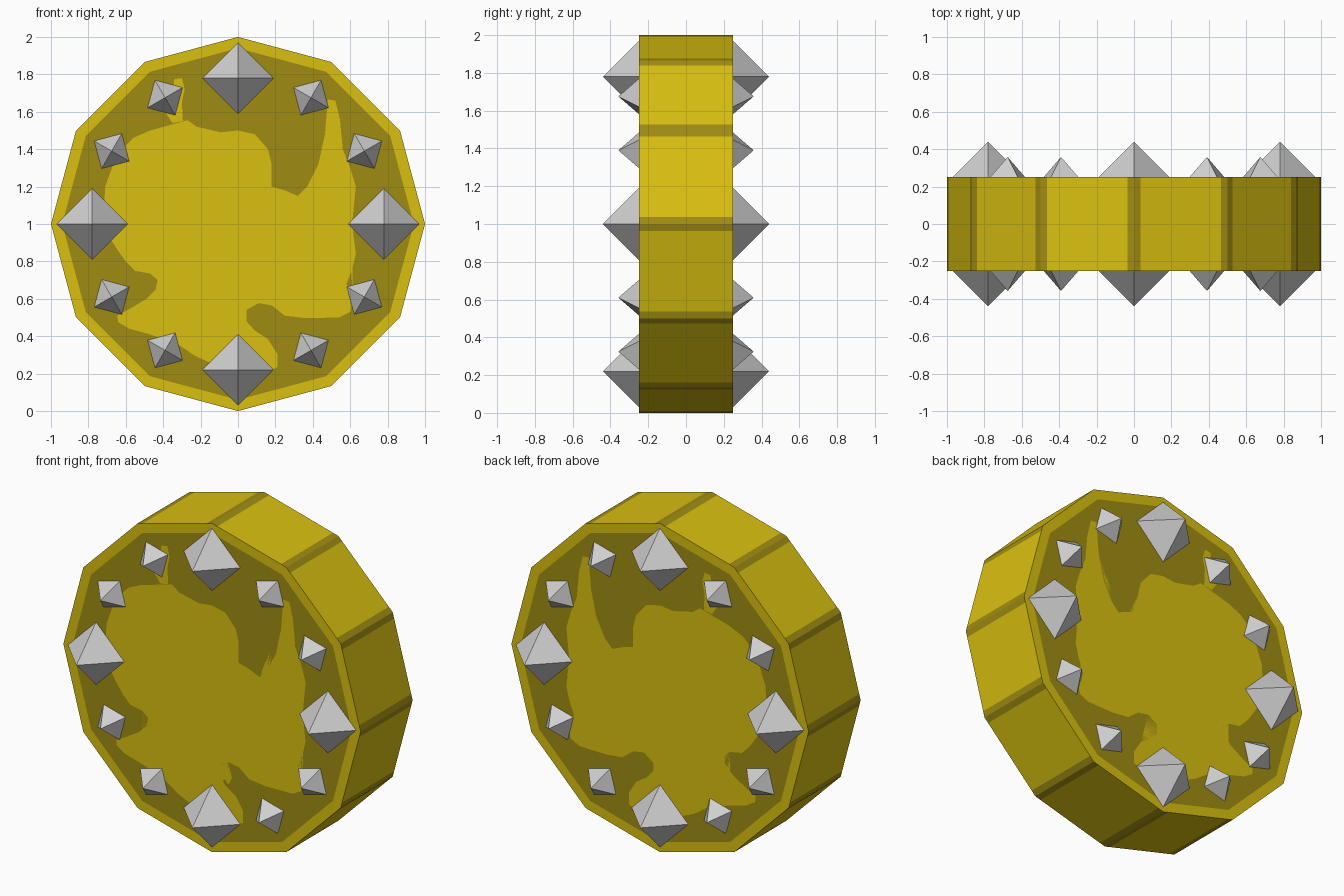
import bpy, bmesh, math
from mathutils import Vector, Matrix

if "Cube" in bpy.data.objects:
    bpy.data.objects.remove(bpy.data.objects["Cube"])

HALF = 0.25      # half thickness of the disc
SPIKE_R = 0.78   # distance of the spikes from the centre


def material(name, rgb):
    m = bpy.data.materials.new(name)
    m.diffuse_color = (*rgb, 1)
    m.use_nodes = True
    m.node_tree.nodes["Principled BSDF"].inputs["Base Color"].default_value = m.diffuse_color
    return m


YELLOW = material("yellow", (0.70, 0.53, 0.005))
DARK = material("dark yellow", (0.35, 0.265, 0.006))
GREY = material("light grey", (0.62, 0.62, 0.62))


def finish(name, bm, mats):
    me = bpy.data.meshes.new(name)
    bm.to_mesh(me)
    bm.free()
    for m in mats:
        me.materials.append(m)
    ob = bpy.data.objects.new(name, me)
    bpy.context.collection.objects.link(ob)
    return ob


def rim_points(radius, strip):
    """Twelve-sided outline with two extra points on each side for the corner strips."""
    corners = [Vector((radius * math.sin(i * math.pi / 6), 1 + radius * math.cos(i * math.pi / 6)))
               for i in range(12)]
    pts = []
    for i, a in enumerate(corners):
        b = corners[(i + 1) % 12]
        d = (b - a).normalized() * strip
        pts += [a, a + d, b - d]
    return pts


# Outline of the clean centre patch (x, z), clockwise from upper left
PATCH = [(-.61, 1.41), (-.56, 1.46), (-.47, 1.50), (-.36, 1.53), (-.27, 1.555), (-.22, 1.52),
         (-.09, 1.49), (0, 1.50), (.09, 1.48), (.16, 1.40), (.18, 1.32), (.18, 1.20),
         (.25, 1.18), (.32, 1.15), (.37, 1.20), (.43, 1.32), (.465, 1.48), (.48, 1.665),
         (.52, 1.66), (.545, 1.56), (.56, 1.40), (.60, 1.30), (.63, 1.20), (.61, 1.0),
         (.63, .84), (.61, .76), (.58, .68), (.615, .60), (.60, .53), (.54, .50),
         (.36, .497), (.25, .51), (.18, .565), (.11, .577), (.045, .54), (.045, .48),
         (.09, .43), (.16, .385), (.21, .305), (.21, .235), (.15, .20), (0, .21),
         (-.145, .257), (-.23, .295), (-.31, .35), (-.47, .41), (-.58, .44), (-.64, .475),
         (-.645, .51), (-.58, .545), (-.49, .60), (-.44, .65), (-.43, .70), (-.47, .735),
         (-.55, .75), (-.60, .80), (-.64, .855), (-.70, .95), (-.72, 1.02), (-.71, 1.2),
         (-.67, 1.31)]
# Small separate spot behind one of the little spikes
SPOT = [(-.34, 1.775), (-.30, 1.78), (-.285, 1.72), (-.30, 1.65),
        (-.295, 1.55), (-.35, 1.54), (-.39, 1.60), (-.35, 1.70)]

# Disc: rim with dark corner strips, faces with a light border, dark band and light patch
bm = bmesh.new()
outer_loops = []


def loop(points, y):
    vs = [bm.verts.new((x, y, z)) for x, z in points]
    return vs, [bm.edges.new((vs[i], vs[(i + 1) % len(vs)])) for i in range(len(vs))]


for side in (-1, 1):
    y = side * HALF
    outer, _ = loop(rim_points(1.0, 0.037), y)
    inner, inner_e = loop(rim_points(0.94, 0.035), y)
    patch, patch_e = loop(PATCH, y)
    spot, spot_e = loop(SPOT, y)
    outer_loops.append(outer)
    for i in range(36):
        j = (i + 1) % 36
        bm.faces.new((outer[i], outer[j], inner[j], inner[i]))
    res = bmesh.ops.triangle_fill(bm, edges=inner_e + patch_e + spot_e, use_beauty=True,
                                  normal=(0, side, 0))
    for f in res["geom"]:
        if isinstance(f, bmesh.types.BMFace):
            f.material_index = 1
    light = [bm.faces.new(patch), bm.faces.new(spot)]
    bmesh.ops.triangulate(bm, faces=light)

front, back = outer_loops
for i in range(36):
    j = (i + 1) % 36
    f = bm.faces.new((front[i], front[j], back[j], back[i]))
    f.material_index = 0 if i % 3 == 1 else 1
bmesh.ops.recalc_face_normals(bm, faces=bm.faces)
finish("disc", bm, [YELLOW, DARK])


# Spikes: four-sided pyramids around both faces, a large one every quarter
def spike(name, angle, side, size):
    bm = bmesh.new()
    bmesh.ops.create_cone(bm, cap_ends=True, segments=4, radius1=size, radius2=0, depth=size,
                          matrix=Matrix.Translation((0, 0, size / 2)))
    bmesh.ops.remove_doubles(bm, verts=bm.verts, dist=1e-5)
    centre = Vector((SPIKE_R * math.sin(angle), side * HALF, 1 + SPIKE_R * math.cos(angle)))
    bm.transform(Matrix.Translation(centre) @ Matrix.Rotation(angle, 4, 'Y')
                 @ Matrix.Rotation(-side * math.pi / 2, 4, 'X'))
    bmesh.ops.recalc_face_normals(bm, faces=bm.faces)
    finish(name, bm, [GREY])


for side, label in ((-1, "front"), (1, "back")):
    for k in range(12):
        big = k % 3 == 0
        spike(f"{label}_{'large' if big else 'small'}_spike_{k}", k * math.pi / 6, side,
              0.19 if big else 0.108)
